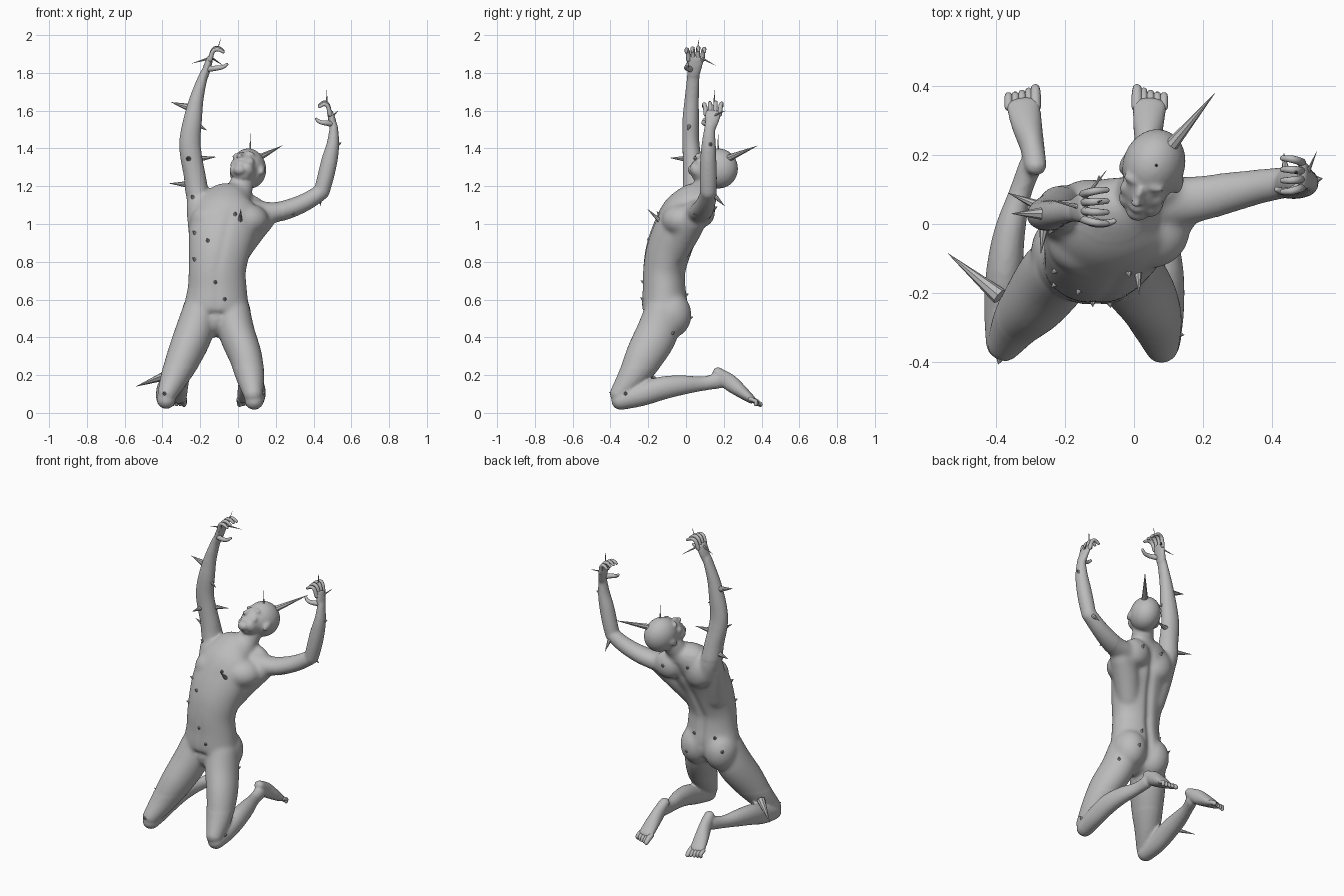
import bpy, bmesh, math
from mathutils import Vector as V, Matrix
from mathutils.bvhtree import BVHTree

grey = bpy.data.materials.new("stone_grey")
grey.diffuse_color = (0.5, 0.5, 0.5, 1)


def make_object(name, bm):
    bmesh.ops.recalc_face_normals(bm, faces=bm.faces)
    mesh = bpy.data.meshes.new(name)
    bm.to_mesh(mesh)
    bm.free()
    mesh.materials.append(grey)
    obj = bpy.data.objects.new(name, mesh)
    bpy.context.collection.objects.link(obj)
    return obj


def spline(a, b, c, d, t):
    return 0.5 * (2*b + (c - a)*t + (2*a - 5*b + 4*c - d)*t*t + (3*b - a - 3*c + d)*t**3)


def loft(bm, stations, sides=20, steps=4, ref=(1, 0, 0)):
    """Rounded tube through (x, y, z, width radius[, depth radius]) stations."""
    st = [(V(s[:3]), s[3], s[-1]) for s in stations]
    n, pts = len(st), []
    for i in range(n - 1):
        four = [st[max(i - 1, 0)], st[i], st[i + 1], st[min(i + 2, n - 1)]]
        for k in range(steps):
            pts.append(tuple(spline(*[f[j] for f in four], k / steps) for j in range(3)))
    pts.append(st[-1])
    tangents = [(pts[min(i + 1, len(pts) - 1)][0] - pts[max(i - 1, 0)][0]).normalized()
                for i in range(len(pts))]
    rows = list(zip(pts, tangents))
    for end, sign in ((0, -1), (-1, 1)):          # rounded ends
        (p, a, b), t = rows[end]
        caps = [((p + t * sign * min(a, b) * math.sin(q), a * math.cos(q), b * math.cos(q)), t)
                for q in (0.5, 0.95, 1.35)]
        rows = caps[::-1] + rows if sign < 0 else rows + caps
    rings = []
    for (p, a, b), t in rows:
        u = V(ref)
        u = (u - t * u.dot(t)).normalized()
        w = t.cross(u)
        rings.append([bm.verts.new(p + u * a * math.cos(q) + w * b * math.sin(q))
                      for q in (2 * math.pi * k / sides for k in range(sides))])
    for r, s in zip(rings, rings[1:]):
        for k in range(sides):
            bm.faces.new((r[k], r[(k + 1) % sides], s[(k + 1) % sides], s[k]))
    bm.faces.new(rings[0][::-1])
    bm.faces.new(rings[-1])


def blob(bm, center, radii, frame=Matrix.Identity(4)):
    m = frame @ Matrix.Translation(center) @ Matrix.Diagonal((*radii, 1))
    bmesh.ops.create_uvsphere(bm, u_segments=24, v_segments=14, radius=1, matrix=m)


def smooth(obj):
    obj.data.polygons.foreach_set("use_smooth", [True] * len(obj.data.polygons))


body = bmesh.new()

# Torso from hips to neck
loft(body, [(-.115, -.12, .485, .085, .085), (-.115, -.11, .525, .155, .118),
            (-.113, -.112, .58, .168, .124), (-.11, -.115, .66, .157, .117),
            (-.11, -.115, .75, .152, .115), (-.10, -.095, .85, .162, .122),
            (-.085, -.06, .95, .177, .124), (-.06, -.01, 1.05, .177, .124),
            (-.035, .04, 1.12, .14, .1), (.003, .08, 1.17, .076, .066),
            (.022, .108, 1.22, .062, .06), (.045, .14, 1.27, .058, .056)], 32)
blob(body, (-.117, -.14, .5), (.06, .08, .08))         # groin
blob(body, (.045, -.02, 1.02), (.118, .11, .09))       # chest muscles
blob(body, (-.145, -.045, 1.02), (.108, .105, .09))
blob(body, (-.13, .07, 1.065), (.09, .06, .1))         # shoulder blades
blob(body, (.06, .095, 1.07), (.09, .06, .085))
loft(body, [(-.01, -.06, .84, .068), (.055, -.005, .95, .078), (.13, .045, 1.03, .07)])   # side muscles
loft(body, [(-.18, -.05, .87, .072), (-.195, -.005, 1.0, .072), (-.205, .025, 1.1, .07)])
for x in (-.2, -.03):                                  # buttocks
    blob(body, (x, -.08, .52), (.1, .11, .125))

# Legs: thigh, shin and foot on each side
loft(body, [(-.2, -.12, .54, .095, .1), (-.235, -.155, .42, .102, .112),
            (-.285, -.22, .3, .093, .103), (-.335, -.28, .19, .075, .078),
            (-.375, -.345, .1, .052, .055)])
loft(body, [(-.03, -.12, .54, .095, .1), (-.005, -.155, .42, .096, .112),
            (.04, -.22, .3, .088, .103), (.065, -.285, .19, .075, .078),
            (.08, -.35, .1, .052, .055)])
loft(body, [(-.38, -.345, .07, .05), (-.382, -.24, .095, .053, .06), (-.375, -.13, .13, .053, .062),
            (-.36, -.02, .147, .045, .052), (-.33, .09, .155, .033, .038), (-.3, .17, .17, .034, .042)])
loft(body, [(.085, -.345, .065, .05), (.093, -.24, .095, .053, .06), (.09, -.13, .13, .053, .062),
            (.075, -.02, .147, .045, .052), (.05, .09, .155, .033, .038), (.04, .17, .17, .034, .042)])
for heel, ball in ((-.285, -.322), (.035, .045)):
    loft(body, [(heel, .17, .212, .032, .03), (heel * .7 + ball * .3, .228, .164, .036, .044),
                (heel * .3 + ball * .7, .288, .117, .045, .036), (ball, .345, .072, .05, .023)])

# Raised arms
loft(body, [(-.17, .03, 1.05, .075, .08), (-.212, .045, 1.15, .064, .068), (-.23, .04, 1.26, .058, .056),
            (-.25, .03, 1.37, .058, .048), (-.254, .025, 1.45, .056, .045), (-.24, .025, 1.55, .05, .044),
            (-.22, .03, 1.66, .038, .038), (-.188, .038, 1.77, .026, .034), (-.175, .04, 1.8, .024, .034)])
loft(body, [(.08, .06, 1.06, .07, .075), (.18, .072, 1.06, .056, .068), (.27, .09, 1.08, .051, .059),
            (.36, .108, 1.118, .047, .05), (.435, .12, 1.165, .043, .045)], ref=(0, 0, 1))
loft(body, [(.443, .118, 1.17, .042, .044), (.464, .118, 1.25, .044, .046), (.485, .118, 1.34, .043, .043),
            (.502, .12, 1.42, .034, .038), (.507, .125, 1.5, .024, .03), (.502, .13, 1.53, .022, .03)])

# Palms
loft(body, [(-.175, .04, 1.79, .022, .032), (-.16, .046, 1.84, .021, .042), (-.147, .05, 1.88, .016, .046)])
loft(body, [(.504, .13, 1.51, .02, .03), (.497, .138, 1.555, .02, .04), (.487, .142, 1.59, .016, .045)])

# Head in its own tilted frame: side, face and crown axes
f = V((-.3, -.5, .8)).normalized()
u = V((.22, .8, .56))
u = (u - f * u.dot(f)).normalized()
s = u.cross(f)
head = Matrix.Translation((.055, .165, 1.295)) @ Matrix((s, f, u)).transposed().to_4x4()
blob(body, (0, -.005, .005), (.09, .108, .105), head)           # skull
blob(body, (0, .035, -.045), (.068, .074, .095), head)          # face
blob(body, (0, .072, -.118), (.033, .028, .026), head)          # chin
blob(body, (0, .108, -.035), (.012, .02, .034), head)           # nose
blob(body, (0, .118, -.056), (.017, .018, .011), head)          # nostrils
blob(body, (0, .098, -.09), (.026, .012, .012), head)           # mouth
for k in (-1, 1):
    blob(body, (k * .03, .088, -.002), (.034, .017, .014), head)  # brow
    blob(body, (k * .03, .083, -.025), (.02, .016, .014), head)  # eye
    blob(body, (k * .042, .07, -.052), (.025, .024, .028), head)  # cheek
    blob(body, (k * .036, .05, -.09), (.03, .042, .034), head)   # jaw
    blob(body, (k * .086, -.005, -.03), (.012, .022, .032), head)  # ear

# Fuse the body into one smooth skin
skin = make_object("body", body)
mod = skin.modifiers.new("fuse", 'REMESH')
mod.mode, mod.voxel_size = 'VOXEL', 0.0075
mod = skin.modifiers.new("relax", 'SMOOTH')
mod.factor, mod.iterations = 0.5, 6
graph = bpy.context.evaluated_depsgraph_get()
fused = bpy.data.meshes.new_from_object(skin.evaluated_get(graph))
skin.modifiers.clear()
skin.data = fused
if not fused.materials:
    fused.materials.append(grey)

# Extra softening of the muscles on the trunk and upper legs
trunk = skin.vertex_groups.new(name="trunk")
trunk.add([v.index for v in fused.vertices if .24 < v.co.z < 1.17 and v.co.x < .24], 1, 'REPLACE')
mod = skin.modifiers.new("soften", 'SMOOTH')
mod.factor, mod.iterations, mod.vertex_group = 0.5, 30, "trunk"
graph = bpy.context.evaluated_depsgraph_get()
graph.update()
fused = bpy.data.meshes.new_from_object(skin.evaluated_get(graph))
skin.modifiers.clear()
skin.data = fused

# Groove along the spine and a shallow one down the front
normals = [v.normal.copy() for v in fused.vertices]
for v, nrm in zip(fused.vertices, normals):
    x, y, z = v.co
    mid = -.112 + max(0, z - .75) * .23
    if .45 < z < 1.12 and abs(x - mid) < .08 and abs(nrm.y) > .4:
        fade = min(1, (z - .45) / .1, (1.12 - z) / .1)
        depth = .014 if nrm.y > 0 else .004
        v.co.y -= math.copysign(depth, nrm.y) * fade * math.exp(-((x - mid) / .024) ** 2)
smooth(skin)
fused.update()

# Fingers curling inwards and thumbs
for name, (kx, ky, kz), d in (("right_fingers", (-.147, .05, 1.88), 1), ("left_fingers", (.487, .142, 1.59), -.82)):
    bm = bmesh.new()
    for i in range(4):
        o = (i - 1.5) * .024
        top = .055 - abs(i - 1.8) * .006
        loft(bm, [(kx, ky + o, kz - .01, .0125), (kx + d * .014, ky + o * 1.15, kz + top * .75, .0115),
                  (kx + d * .04, ky + o * 1.3, kz + top, .0105), (kx + d * .068, ky + o * 1.35, kz + top * .7, .008)],
             10, 3, (0, 1, 0))
    loft(bm, [(kx - d * .01, ky - .025, kz - .06, .016), (kx + d * .03, ky - .045, kz - .055, .014),
              (kx + d * .065, ky - .048, kz - .05, .011), (kx + d * .088, ky - .042, kz - .035, .008)],
         10, 3, (0, 1, 0))
    smooth(make_object(name, bm))

# Toes
for name, ball, inner in (("right_toes", -.322, 1), ("left_toes", .045, -1)):
    bm = bmesh.new()
    for i in range(5):
        x = ball + inner * (.036 - i * .0195)
        r = .016 if i == 0 else .0115
        reach = .392 - i * .006
        loft(bm, [(x, .34, .074, r), (x, .37, .06, r), (x, reach, .045, r * .85)], 10, 3)
    smooth(make_object(name, bm))


# Spikes
def spike(bm, base, tip, r):
    base, tip = V(base), V(tip)
    axis = tip - base
    m = Matrix.Translation((base + tip) / 2) @ axis.to_track_quat('Z', 'Y').to_matrix().to_4x4()
    bmesh.ops.create_cone(bm, cap_ends=True, segments=8, radius1=r, radius2=.0005, depth=axis.length, matrix=m)


bm = bmesh.new()
for base, tip, r in (
        ((.11, .23, 1.35), (.235, .38, 1.415), .019), ((.065, .17, 1.38), (.065, .17, 1.48), .005),
        ((-.39, -.21, .195), (-.54, -.085, .14), .025), ((-.27, .03, 1.62), (-.355, .03, 1.645), .018),
        ((-.21, .02, 1.525), (-.165, .01, 1.495), .014), ((-.21, .05, 1.345), (-.115, .07, 1.355), .017),
        ((-.27, .05, 1.21), (-.365, .09, 1.215), .017), ((.01, -.12, 1.0), (.015, -.205, 1.08), .016),
        ((-.26, 0, 1.345), (-.27, -.085, 1.35), .016), ((.44, .15, 1.15), (.435, .205, 1.095), .014),
        ((.47, .15, 1.62), (.47, .15, 1.71), .006), ((-.16, .05, 1.875), (-.245, .07, 1.85), .007),
        ((-.14, .08, 1.88), (-.08, .155, 1.84), .007), ((-.11, .06, 1.92), (-.09, .07, 1.985), .004),
        ((.5, .14, 1.57), (.53, .21, 1.6), .007)):
    spike(bm, base, tip, r)
make_object("long_spikes", bm)

# Short thorns set on the skin where a ray meets it
tree = BVHTree.FromPolygons([v.co for v in fused.vertices], [p.vertices for p in fused.polygons])
bm = bmesh.new()
front = [(-.24, 1.14), (-.16, .91), (-.23, .95), (-.23, .81), (-.12, .69), (-.07, .6), (-.015, 1.05), (-.39, .1)]
back = [(-.06, .62), (-.1, 1.1), (.06, 1.08), (-.26, .55), (-.02, .5), (-.2, .62)]
side = [(-.07, .42), (-.32, .1), (.05, 1.05), (.13, 1.42)]
rays = ([((x, -2, z), (0, 1, 0)) for x, z in front] + [((x, 2, z), (0, -1, 0)) for x, z in back]
        + [((2, y, z), (-1, 0, 0)) for y, z in side])
for origin, direction in rays:
    hit, nrm = tree.ray_cast(V(origin), V(direction))[:2]
    if hit:
        spike(bm, hit - nrm * .01, hit + nrm * .014 + V((0, 0, .01)), .015)
make_object("short_thorns", bm)
